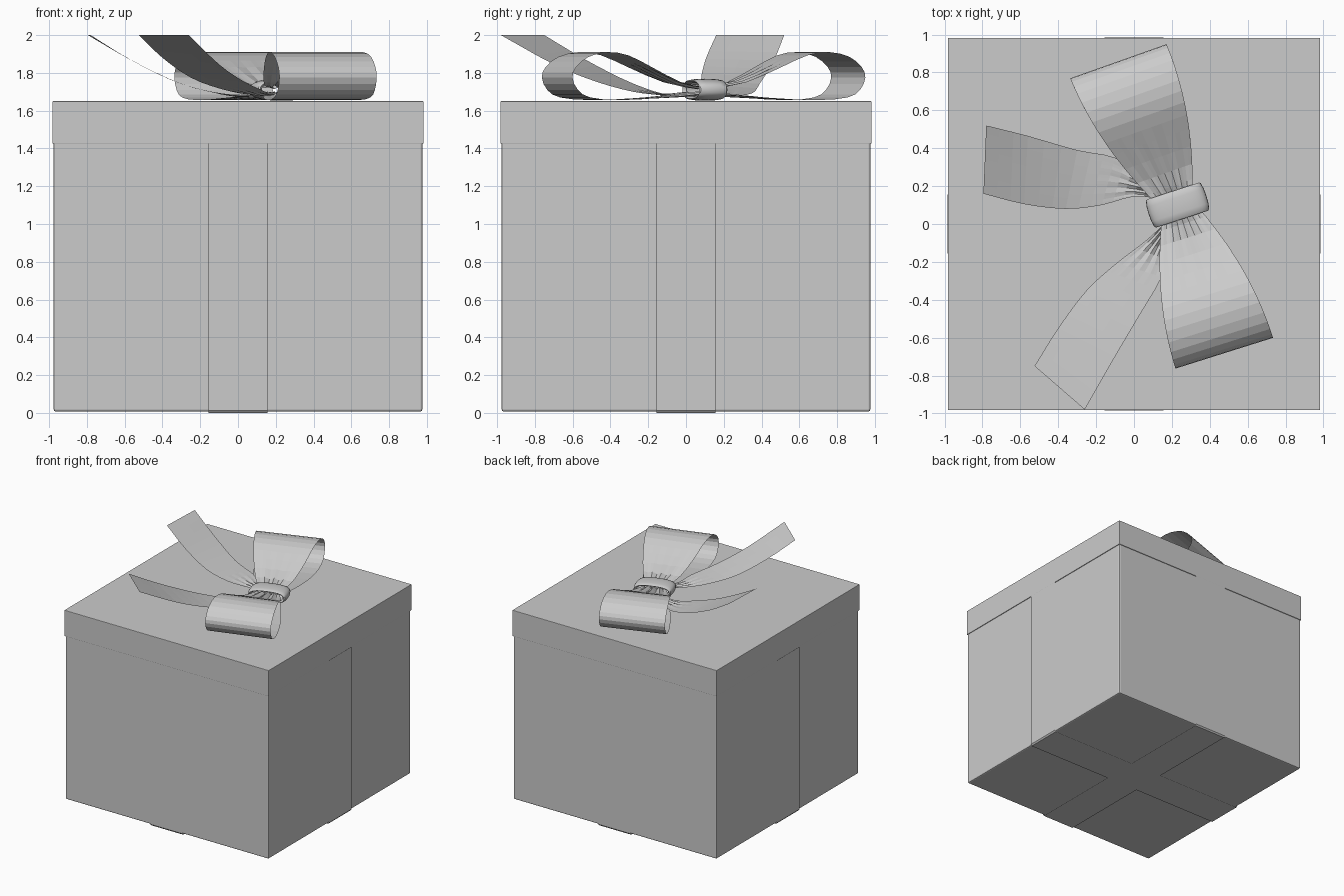
import bpy
from math import pi, cos, sin, radians
from mathutils import Vector

if "Cube" in bpy.data.objects:
    bpy.data.objects.remove(bpy.data.objects["Cube"])

KNOT = Vector((0.23, 0.10, 0))


def block(name, half, z0, z1, bevel):
    bpy.ops.mesh.primitive_cube_add(size=2, location=(0, 0, (z0 + z1) / 2))
    ob = bpy.context.object
    ob.name = name
    ob.scale = (half, half, (z1 - z0) / 2)
    bpy.ops.object.transform_apply(location=False, rotation=False, scale=True)
    mod = ob.modifiers.new("soft_edges", "BEVEL")
    mod.width = bevel
    mod.segments = 2
    return ob


def grid_object(name, rows, wrap=False):
    """Skin equal-length rows of points with quads."""
    n = len(rows[0])
    faces = []
    for i in range(len(rows) - 1):
        for j in range(n if wrap else n - 1):
            k = (j + 1) % n
            faces.append((i * n + j, i * n + k, (i + 1) * n + k, (i + 1) * n + j))
    mesh = bpy.data.meshes.new(name)
    mesh.from_pydata([p for row in rows for p in row], [], faces)
    ob = bpy.data.objects.new(name, mesh)
    bpy.context.collection.objects.link(ob)
    return ob


def smooth_path(points, steps):
    """Catmull-Rom curve through the points."""
    pts = [Vector(p) for p in points]
    pts = [2 * pts[0] - pts[1]] + pts + [2 * pts[-1] - pts[-2]]
    out = []
    for a, b, c, d in zip(pts, pts[1:], pts[2:], pts[3:]):
        for i in range(steps):
            t = i / steps
            out.append(0.5 * (2 * b + (c - a) * t + (2 * a - 5 * b + 4 * c - d) * t ** 2
                              + (3 * b - a - 3 * c + d) * t ** 3))
    return out + [pts[-2]]


def ribbon(name, left, right, cols=16):
    """Ruled strip between two rails, pleated where it enters the knot."""
    rows = []
    for a, b in zip(left, right):
        mid = (a + b) / 2
        fade = max(0, 1 - (mid.xy - KNOT.xy).length / 0.42)
        row = []
        for j in range(cols + 1):
            v = j / cols
            p = a.lerp(b, v)
            p.z += 0.014 * fade * sin(pi * v) * cos(8 * pi * v)
            row.append(p)
        rows.append(row)
    return grid_object(name, rows)


# Box and lid
block("box", 0.976, 0.008, 1.60, 0.01)
block("lid", 0.982, 1.425, 1.65, 0.003)

# Flat bands wrapping down the sides and under the box
R = 0.984
path = [(-R, 1.425), (-R, 0.012), (-R + 0.01, 0), (R - 0.01, 0), (R, 0.012), (R, 1.425)]
grid_object("band_front_to_back", [[(-0.155, s, z), (0.155, s, z)] for s, z in path])
grid_object("band_side_to_side", [[(s, -0.155, z), (s, 0.155, z)] for s, z in path])

# Bow loops: (distance from knot, height)
LOOP = [(0.03, 1.725), (0.18, 1.75), (0.36, 1.83), (0.50, 1.893), (0.62, 1.91),
        (0.73, 1.885), (0.80, 1.83), (0.82, 1.775), (0.79, 1.71), (0.72, 1.67),
        (0.55, 1.656), (0.30, 1.668), (0.03, 1.69)]


def bow_loop(name, angle, side, drift):
    across = Vector((cos(angle), sin(angle), 0))
    along = Vector((-sin(angle), cos(angle), 0)) * side
    left, right = [], []
    for s, z in smooth_path(LOOP, 2):
        half = 0.27 * (1 - 0.7 * (1 - s / 0.82) ** 2)
        centre = KNOT + along * s + across * drift * s + Vector((0, 0, z))
        left.append(centre - across * half)
        right.append(centre + across * half)
    ribbon(name, left, right)


bow_loop("bow_loop_back", radians(19.5), 1, -0.05)
bow_loop("bow_loop_front", radians(17.5), -1, 0)

# Trailing tails, each given by its two edges
ribbon("tail_side",
       smooth_path([(-0.78, 0.52, 2), (-0.56, 0.465, 1.865), (-0.3, 0.39, 1.742),
                    (-0.1, 0.35, 1.692), (0.03, 0.25, 1.678), (0.16, 0.17, 1.69)], 3),
       smooth_path([(-0.795, 0.16, 2), (-0.58, 0.105, 1.875), (-0.36, 0.08, 1.765),
                    (-0.17, 0.1, 1.705), (0.0, 0.145, 1.678), (0.16, 0.13, 1.69)], 3))
ribbon("tail_front",
       smooth_path([(-0.525, -0.75, 2), (-0.4, -0.55, 1.88), (-0.25, -0.35, 1.775),
                    (-0.09, -0.205, 1.715), (0.06, -0.09, 1.685), (0.18, 0.02, 1.69)], 3),
       smooth_path([(-0.26, -0.98, 2), (-0.1, -0.7, 1.845), (0.03, -0.48, 1.755),
                    (0.145, -0.28, 1.7), (0.165, -0.14, 1.685), (0.21, 0.0, 1.69)], 3))

# Knot: a flattened, barrelled ring with rolled-in ends
across = Vector((cos(radians(18)), sin(radians(18)), 0))
along = Vector((-across.y, across.x, 0))
rows = []
for d, size in [(-0.06, 0.6), (-0.078, 0.8), (-0.072, 0.9), (-0.04, 0.98), (0, 1),
                (0.04, 0.98), (0.072, 0.9), (0.078, 0.8), (0.06, 0.6)]:
    row = []
    for i in range(32):
        a = 2 * pi * i / 32
        c, s = cos(a), sin(a)
        u = 0.16 * abs(c) ** 0.75 * (1 if c > 0 else -1)
        h = 0.058 * abs(s) ** 0.75 * (1 if s > 0 else -1)
        row.append(KNOT + along * d + across * u * (0.5 + size / 2)
                   + Vector((0, 0, 1.711 + h * size)))
    rows.append(row)
knot = grid_object("bow_knot", rows, wrap=True)
bpy.ops.object.select_all(action="DESELECT")
knot.select_set(True)
bpy.context.view_layer.objects.active = knot
bpy.ops.object.shade_smooth_by_angle(angle=radians(40))
